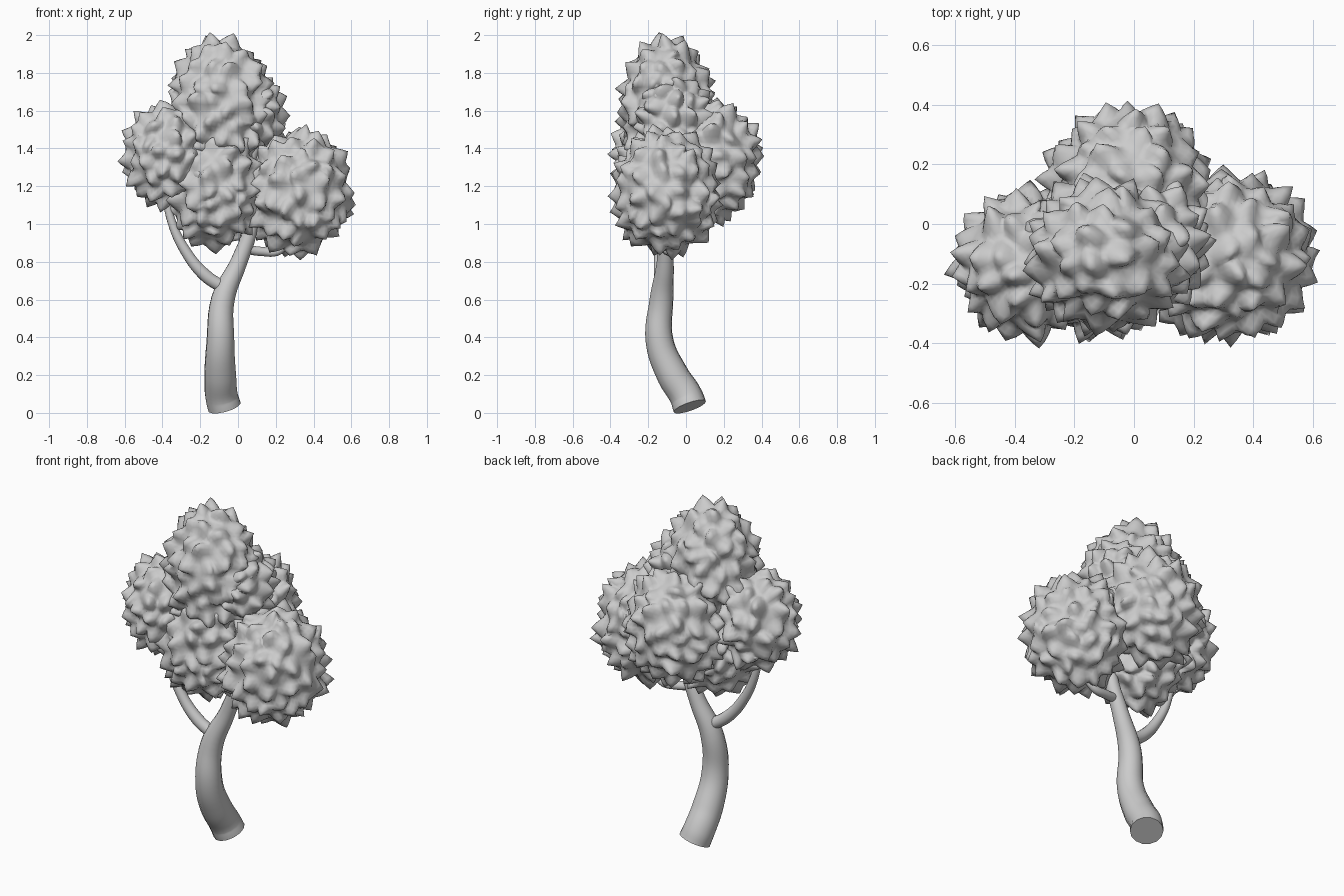
import bpy, bmesh, random
from math import exp
from mathutils import Vector, kdtree, noise

if "Cube" in bpy.data.objects:
    bpy.data.objects.remove(bpy.data.objects["Cube"])

random.seed(4)


def tube(name, points, res=6):
    """Tapered smooth limb from (x, y, z, radius) points."""
    cu = bpy.data.curves.new(name, 'CURVE')
    cu.dimensions = '3D'
    cu.bevel_depth = 1.0
    cu.bevel_resolution = 5
    cu.use_fill_caps = True
    cu.resolution_u = res
    sp = cu.splines.new('BEZIER')
    sp.bezier_points.add(len(points) - 1)
    for bp, (x, y, z, r) in zip(sp.bezier_points, points):
        bp.co = (x, y, z)
        bp.radius = r
        bp.handle_left_type = bp.handle_right_type = 'AUTO'
    ob = bpy.data.objects.new(name, cu)
    bpy.context.collection.objects.link(ob)
    bpy.context.view_layer.objects.active = ob
    bpy.ops.object.select_all(action='DESELECT')
    ob.select_set(True)
    bpy.ops.object.convert(target='MESH')
    bpy.ops.object.shade_smooth_by_angle(angle=0.9)
    return ob


def leaf_clump(name, centre, radii, height=0.062, spacing=0.078):
    """Ellipsoid of foliage covered in evenly scattered broad leaf tips."""
    bm = bmesh.new()
    bmesh.ops.create_icosphere(bm, subdivisions=5, radius=1)
    c, rad = Vector(centre), Vector(radii)
    base, normals = [], []
    for v in bm.verts:
        n = v.co.normalized()
        base.append(n * rad)
        normals.append(Vector((n.x / rad.x, n.y / rad.y, n.z / rad.z)).normalized())
    # scatter leaf tips with a minimum spacing
    order = list(range(len(base)))
    random.shuffle(order)
    tips = []
    for i in order:
        if all((base[i] - base[j]).length > spacing for j in tips):
            tips.append(i)
    kd = kdtree.KDTree(len(tips))
    for k, i in enumerate(tips):
        kd.insert(base[i], k)
    kd.balance()
    # each leaf has a broad direction, a lean and a height
    rnd = [Vector([random.uniform(-1, 1) for _ in range(3)]) for _ in tips]
    broad = [normals[i].cross(r).normalized() for i, r in zip(tips, rnd)]
    lean = [normals[i].cross(b) * random.uniform(-0.035, 0.035) for i, b in zip(tips, broad)]
    tall = [height * random.uniform(0.7, 1.2) for _ in tips]
    # raise flattened leaning leaves, the tallest one wins at each point
    for v, p, n in zip(bm.verts, base, normals):
        best, shift = 0.0, Vector()
        for co, k, d in kd.find_n(p, 5):
            off = p - co
            along = off.dot(broad[k])
            across = max(0.0, off.length_squared - along ** 2) ** 0.5
            t = max(0.0, 1 - ((along / 0.075) ** 2 + (across / 0.05) ** 2) ** 0.5)
            if tall[k] * t > best:
                best, shift = tall[k] * t, lean[k] * t
        lump = noise.noise((p + c) * 8) * 0.025
        v.co = c + p + n * (best - 0.012 + lump) + shift
    me = bpy.data.meshes.new(name)
    bm.to_mesh(me)
    bm.free()
    me.shade_smooth()
    ob = bpy.data.objects.new(name, me)
    bpy.context.collection.objects.link(ob)
    return ob


# Trunk and branches
tube("trunk", [(-0.072, 0.02, 0.033, 0.09), (-0.086, 0.002, 0.085, 0.088),
               (-0.094, -0.07, 0.20, 0.085), (-0.093, -0.14, 0.38, 0.074),
               (-0.08, -0.13, 0.60, 0.063), (0.005, -0.11, 0.80, 0.045),
               (0.065, -0.11, 0.97, 0.038), (0.08, -0.11, 1.12, 0.025)])
tube("left_branch", [(-0.07, -0.125, 0.66, 0.034), (-0.17, -0.135, 0.725, 0.034),
                     (-0.28, -0.14, 0.86, 0.028), (-0.36, -0.14, 1.04, 0.022),
                     (-0.39, -0.14, 1.22, 0.015)])
tube("right_branch", [(0.03, -0.11, 0.87, 0.025), (0.12, -0.09, 0.855, 0.025),
                      (0.22, -0.08, 0.86, 0.022), (0.31, -0.1, 1.0, 0.015)])

# Foliage clumps
leaf_clump("top_foliage", (-0.09, -0.10, 1.605), (0.25, 0.23, 0.36))
leaf_clump("middle_foliage", (-0.12, -0.125, 1.21), (0.25, 0.235, 0.31))
leaf_clump("left_foliage", (-0.36, -0.135, 1.365), (0.22, 0.22, 0.26))
leaf_clump("right_foliage", (0.315, -0.11, 1.17), (0.265, 0.26, 0.31))
leaf_clump("back_foliage", (-0.02, 0.125, 1.34), (0.25, 0.25, 0.30))
leaf_clump("upper_right_foliage", (0.09, -0.06, 1.57), (0.14, 0.17, 0.2))
